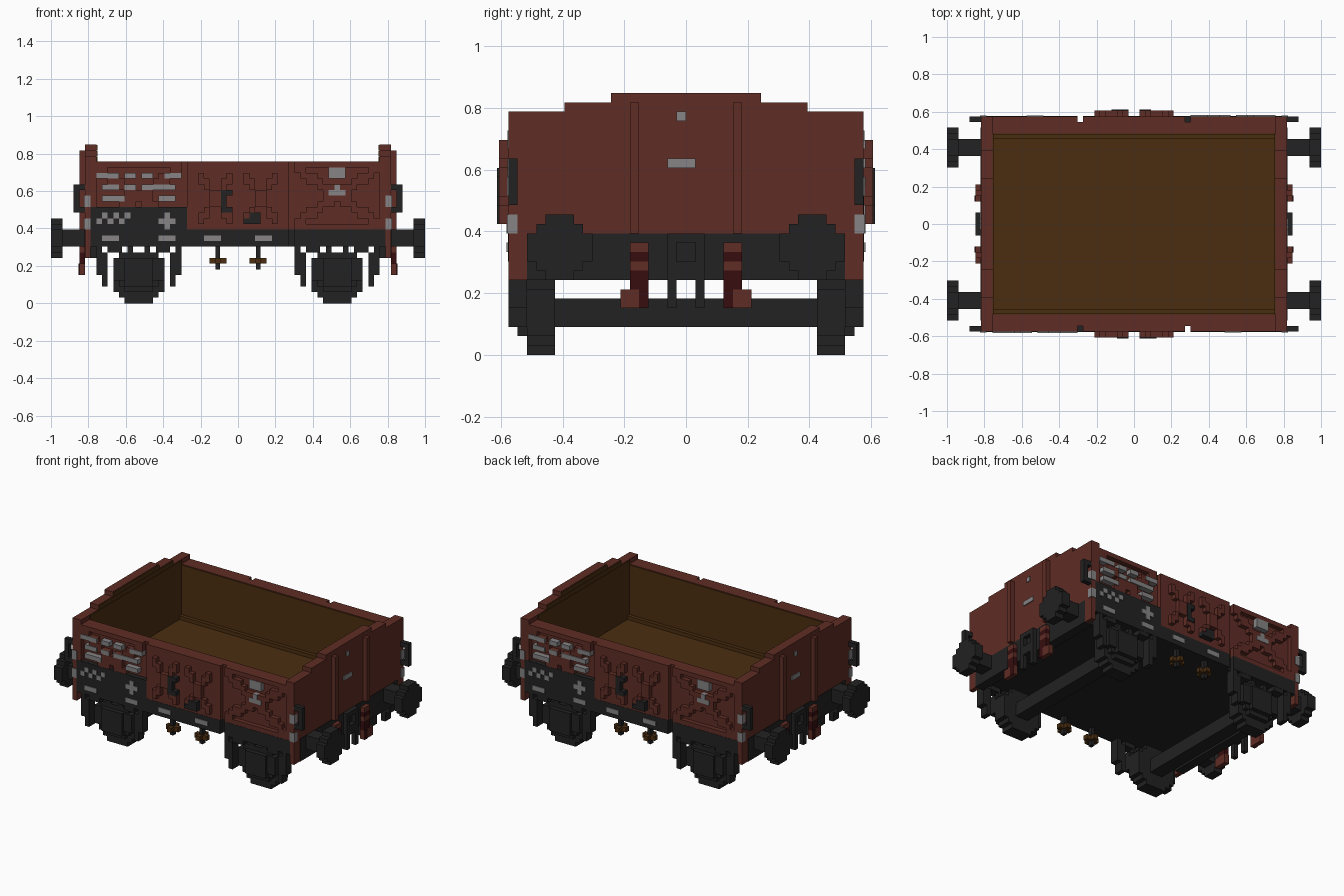
import bpy, bmesh
from mathutils import Matrix

cube = bpy.data.objects.get("Cube")
if cube:
    bpy.data.objects.remove(cube, do_unlink=True)

CELL = 2 / 66  # everything sits on a grid of cells


def material(name, r, g, b):
    mat = bpy.data.materials.new(name)
    mat.use_nodes = True
    mat.diffuse_color = (r, g, b, 1)
    bsdf = mat.node_tree.nodes["Principled BSDF"]
    bsdf.inputs["Base Color"].default_value = (r, g, b, 1)
    bsdf.inputs["Roughness"].default_value = 0.9
    return mat


BROWN = material("red brown", .115, .026, .018)
BLACK = material("black", .016, .016, .016)
GREY = material("grey", .24, .23, .23)
TAN = material("wood tan", .07, .027, .005)
DARK_RED = material("dark red", .038, .004, .005)


def mirror_x(boxes):
    return boxes + [(-b, -a, *rest) for a, b, *rest in boxes]


def mirror_y(boxes):
    return boxes + [(a, b, -d, -c, *rest) for a, b, c, d, *rest in boxes]


def both(boxes):
    return mirror_x(mirror_y(boxes))


def turned(boxes):
    """Add a copy of each box, half a turn about the vertical axis."""
    return boxes + [(-b, -a, -d, -c, *rest) for a, b, c, d, *rest in boxes]


def part(name, mat, boxes):
    """One object made of boxes given as x, y and z ranges in cells."""
    bm = bmesh.new()
    for x0, x1, y0, y1, z0, z1 in boxes:
        centre = Matrix.Translation(((x0 + x1) / 2, (y0 + y1) / 2, (z0 + z1) / 2))
        size = Matrix.Diagonal((x1 - x0, y1 - y0, z1 - z0, 1))
        bmesh.ops.create_cube(bm, size=1, matrix=Matrix.Scale(CELL, 4) @ centre @ size)
    mesh = bpy.data.meshes.new(name)
    bm.to_mesh(mesh)
    bm.free()
    mesh.materials.append(mat)
    obj = bpy.data.objects.new(name, mesh)
    bpy.context.collection.objects.link(obj)
    return obj


def front(x0, x1, z0, z1, inner=18, outer=19):
    """A box on the front side, between two depths."""
    return (x0, x1, -outer, -inner, z0, z1)


def stair(x0, x1, z0, z1, inner, outer):
    """Stepped diagonal bar, one cell per column."""
    low, high = min(z0, z1), max(z0, z1)
    boxes = []
    for i in range(x1 - x0):
        z = round(z0 + (z1 - z0) * (i + .5) / (x1 - x0))
        boxes.append(front(x0 + i, x0 + i + 1, max(z - 1, low), min(z + 1, high), inner, outer))
    return boxes


def cross(x0, x1, z0, z1, inner, outer):
    return stair(x0, x1, z0, z1, inner, outer) + stair(x0, x1, z1, z0, inner, outer)


def disc(n):
    """Half sizes of the boxes that make a stepped disc."""
    return [(n, n - 2), (n - 1, n - 1), (n - 2, n)]


# End walls with stepped tops, corner legs and ribs
steps = [(19, 13, 26), (13, 26, 27), (8, 27, 28)]
part("end_walls", BROWN, mirror_x([(25, 27, -w, w, a, b) for w, a, b in steps]))
part("corner_posts", BROWN, both([(26, 27, 17, 19, 8, 13)]))
part("end_ribs", BROWN, both([(27, 28, 5, 6, 13, 27)]))

# Side walls with framed bays and braces
part("side_walls", BROWN, mirror_y([(-25, 25, 16, 18, 13, 25)]))
part("side_frames", BROWN, turned([
    front(-26, -10, 24, 25), front(-26, -25, 17, 25),
    front(-9, 9, 13, 25),
    front(10, 26, 24, 25), front(10, 26, 13, 14), front(25, 26, 13, 25)]))
part("bay_braces", BROWN, turned(
    cross(10, 25, 14, 24, 18, 19) + cross(-25, -10, 14, 24, 18, 19)))
part("door_braces", BROWN, turned(
    cross(-7, -1, 14, 23, 19, 20) + cross(1, 7, 14, 23, 19, 20)))
part("door_handles", BLACK, turned([
    front(-3, -2, 16, 20, 19, 20.2), front(-3, -1, 19, 20, 19, 20.2),
    front(-3, -1, 16, 17, 19, 20.2),
    front(1, 4, 14, 15, 19, 20.2), front(2, 4, 15, 16, 19, 20.2)]))

# Wooden lining of the load space
part("floor_boards", TAN, [(-25, 25, -16, 16, 13, 13.2)])
part("side_lining", TAN, mirror_y([(-25, 25, 15.8, 16, 13, 24.9), (-25, 25, 15, 16, 13, 14)]))
part("end_lining", TAN, mirror_x(
    [(24.8, 25, -min(w, 16), min(w, 16), a, b - .1) for w, a, b in steps]))

# Underframe
part("underframe", BLACK, [(-26, 26, -18, 18, 10, 13)])
part("sole_bars", BLACK, turned([
    front(-26, -9, 10, 17, 18, 19.05), front(-9, 9, 10, 13, 18, 19.05),
    front(10, 26, 10, 13, 18, 19.05)]))
part("end_beams", BLACK, mirror_x([(25, 27.1, -17, 17, 8, 13)]))
part("couplers", BLACK, both([
    (27, 28, 1, 2, 5, 13), (27, 28, 0, 1, 8, 10), (27, 28, 0, 1, 12, 13)]))

# Buffers
part("buffer_shafts", BLACK, both([(27, 31, 12, 15, 10, 13)]))
part("buffer_heads", BLACK, both(
    [(31, 33, 13.5 - a, 13.5 + a, 11.5 - b, 11.5 + b) for a, b in disc(3.5)]))

# Footsteps on the ends, banded in two colours
part("footsteps", BROWN, both(
    [(27, 28, 4, 6, z, z + 1) for z in (9, 11)] + [(27, 28, 4, 7, 5, 7)]))
part("footstep_bands", DARK_RED, both([
    (27, 28, 4, 6, 10, 11), (27, 28, 4, 6, 7, 9), (28, 28.1, 4, 5, 5, 7)]))

# Corner grab handles
part("grab_handles", BLACK, both(
    [(28, 29, 18, 19, 16, 21)] + [(27, 28, 18, 19, z, z + 1) for z in (16, 20)]))

# Wheels, axles and running gear
AXLE_X, AXLE_Z = 17.5, 4.5
part("wheels", BLACK, both(
    [(AXLE_X - a, AXLE_X + a, 14, 17, AXLE_Z - b, AXLE_Z + b) for a, b in disc(4.5)]))
part("axles", BLACK, mirror_x([(AXLE_X - 1.5, AXLE_X + 1.5, -14, 14, 3, 6)]))


def gear(a, b, y0, y1, z0, z1):
    """A pair of boxes either side of the axle, at all four wheels."""
    return both([(AXLE_X + a, AXLE_X + b, y0, y1, z0, z1),
                 (AXLE_X - b, AXLE_X - a, y0, y1, z0, z1)])


part("axle_boxes", BLACK, gear(0, 2.5, 17, 19, 3, 8) + gear(0, 2.5, 17, 18, 2, 3))
part("axle_guards", BLACK, gear(0, 3.5, 17, 18, 3, 9) + gear(0, 4.5, 17, 18.5, 4, 8))
part("springs", BLACK, gear(1, 2, 17, 18, 8, 10) + gear(3, 5.5, 17, 19, 9, 10))
part("spring_hangers", BLACK, gear(6.5, 7.5, 17, 19, 5, 10) + gear(5.5, 6.5, 17, 19, 3, 9))

# Brake wheels under the sides
part("brake_posts", BLACK, both([(3.2, 4, 17, 18, 6, 10)]))
part("brake_wheels", TAN, both([(2, 5, 17, 18, 7, 8), (3, 4, 16, 19, 7, 8)]))

# Grey markings: plain dashes on the sides
rows = {
    22: [(-25, -21), (-20, -18), (-17, -15), (-13, -10)],
    20: [(-24, -21), (-20, -18), (-17, -11)],
    18: [(-24, -20), (-14, -11)],
    14: [(-14, -11)],
    11: [(-24, -21), (-14, -11), (-6, -3), (3, 6)],
}
marks = [front(a, b, z, z + 1, 18, 19.2) for z, spans in rows.items() for a, b in spans]
marks += [front(-25 + i, -24 + i, 14 + i % 2, 15 + i % 2, 18, 19.2) for i in range(6)]
marks += [front(-13, -12, 13, 16, 18, 19.2)]
part("side_marks", GREY, turned(marks))
part("side_plaques", GREY, turned([
    front(16, 19, 22, 24, 18, 19.1), front(16, 19, 19, 20, 18, 19.1),
    front(17, 18, 20, 21, 18, 19.1)]))

# Grey plates on the ends and corners
part("end_marks", GREY, turned([(27, 27.2, -1, 0, 25, 26), (27, 27.2, -2, 1, 20, 21)]))
part("corner_plates", GREY, both(
    [(26, 27.15, 18, 19.15, z, z + 2) for z in (13, 17)]))
